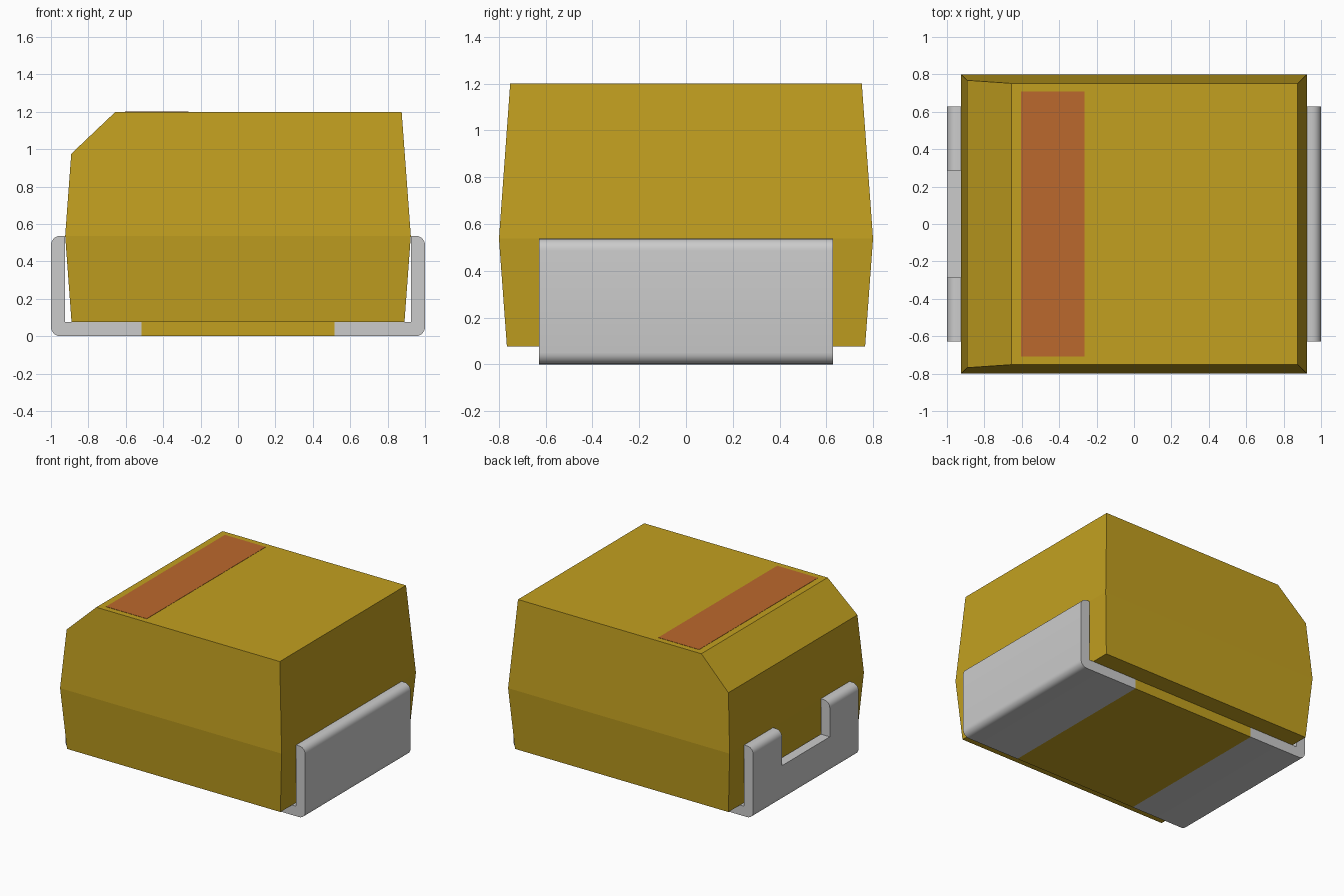
import bpy, bmesh, math
from mathutils import Vector

if "Cube" in bpy.data.objects:
    bpy.data.objects.remove(bpy.data.objects["Cube"])


def material(name, color):
    m = bpy.data.materials.new(name)
    m.diffuse_color = (*color, 1)
    m.use_nodes = True
    m.node_tree.nodes["Principled BSDF"].inputs["Base Color"].default_value = m.diffuse_color
    return m


gold = material("gold_resin", (0.54, 0.35, 0.014))
orange = material("orange_mark", (0.50, 0.14, 0.026))


def finish(name, bm, mat=None):
    bmesh.ops.recalc_face_normals(bm, faces=bm.faces)
    me = bpy.data.meshes.new(name)
    bm.to_mesh(me)
    bm.free()
    ob = bpy.data.objects.new(name, me)
    bpy.context.collection.objects.link(ob)
    if mat:
        me.materials.append(mat)
    return ob


def box(name, lo, hi, mat=None):
    bm = bmesh.new()
    bmesh.ops.create_cube(bm, size=1)
    for v in bm.verts:
        v.co = [(a + b) / 2 + c * (b - a) for a, b, c in zip(lo, hi, v.co)]
    return finish(name, bm, mat)


def smooth(ob):
    bpy.ops.object.select_all(action='DESELECT')
    ob.select_set(True)
    bpy.context.view_layer.objects.active = ob
    bpy.ops.object.shade_smooth_by_angle(angle=math.radians(30))


# Moulded body: three stacked rectangles with drafted sides
bm = bmesh.new()
rings = [[bm.verts.new((sx * x, sy * y, z)) for sx, sy in ((-1, -1), (1, -1), (1, 1), (-1, 1))]
         for x, y, z in ((0.89, 0.766, 0.075), (0.924, 0.80, 0.537), (0.875, 0.752, 1.2))]
bm.faces.new(rings[0])
bm.faces.new(rings[-1])
for a, b in zip(rings, rings[1:]):
    for i in range(4):
        j = (i + 1) % 4
        bm.faces.new((a[i], a[j], b[j], b[i]))
bmesh.ops.recalc_face_normals(bm, faces=bm.faces)
# Sloped polarity edge on the left
cut = bmesh.ops.bisect_plane(bm, geom=bm.verts[:] + bm.edges[:] + bm.faces[:],
                             plane_co=(-0.655, 0, 1.2), plane_no=Vector((-0.225, 0, 0.237)),
                             clear_outer=True)
bmesh.ops.contextual_create(bm, geom=[e for e in cut['geom_cut'] if isinstance(e, bmesh.types.BMEdge)])
finish("body", bm, gold)

# Resin filler between the pads, and the polarity stripe
box("base_filler", (-0.515, -0.628, 0), (0.515, 0.628, 0.075), gold)
box("polarity_stripe", (-0.605, -0.708, 1.19), (-0.265, 0.708, 1.202), orange)


# L-shaped terminal, rounded on its outer corners
def terminal(name, side):
    T, H, R, N = 0.075, 0.537, 0.05, 6
    pts = [(0.515, T), (0.515, 0)]
    for cz, start in ((R, -90), (H - R, 0)):
        for k in range(N + 1):
            a = math.radians(start + 90 * k / N)
            pts.append((1 - R + R * math.cos(a), cz + R * math.sin(a)))
    pts += [(1 - T, H), (1 - T, T)]
    bm = bmesh.new()
    f = bm.faces.new([bm.verts.new((side * x, -0.628, z)) for x, z in pts])
    ext = bmesh.ops.extrude_face_region(bm, geom=[f])
    bmesh.ops.translate(bm, vec=(0, 1.256, 0),
                        verts=[v for v in ext['geom'] if isinstance(v, bmesh.types.BMVert)])
    return finish(name, bm)


smooth(terminal("right_terminal", 1))

# Left terminal has a notch in its upright
left = terminal("left_terminal", -1)
cutter = box("notch_cutter", (-1.1, -0.285, 0.27), (-0.8, 0.285, 0.7))
cutter.hide_render = True
mod = left.modifiers.new("notch", 'BOOLEAN')
mod.operation = 'DIFFERENCE'
mod.solver = 'EXACT'
mod.object = cutter
bpy.context.view_layer.objects.active = left
bpy.ops.object.modifier_apply(modifier=mod.name)
bpy.data.objects.remove(cutter)
smooth(left)
